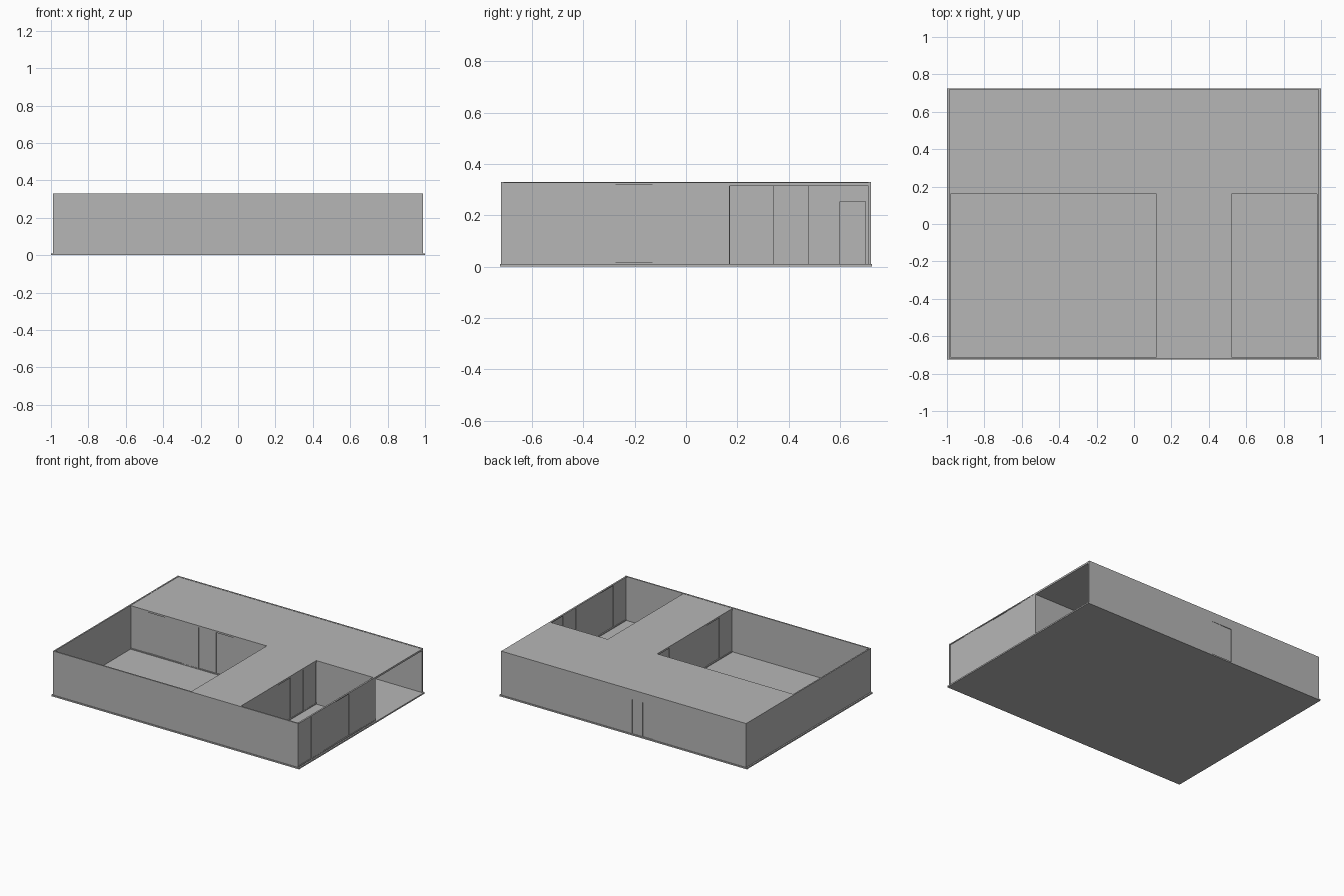
import bpy

# Remove the default cube only
cube = bpy.data.objects.get("Cube")
if cube:
    bpy.data.objects.remove(cube, do_unlink=True)

# Single grey finish
grey = bpy.data.materials.new("light_grey")
grey.use_nodes = True
COLOUR = (0.47, 0.47, 0.47, 1)
grey.diffuse_color = COLOUR
bsdf = next(n for n in grey.node_tree.nodes if n.type == 'BSDF_PRINCIPLED')
bsdf.inputs["Base Color"].default_value = COLOUR

FACES = [(0, 2, 3, 1), (4, 5, 7, 6), (0, 1, 5, 4),
         (2, 6, 7, 3), (0, 4, 6, 2), (1, 3, 7, 5)]


def build(name, boxes):
    """One object from boxes given as (x0, x1, y0, y1, z0, z1)."""
    verts, faces = [], []
    for x0, x1, y0, y1, z0, z1 in boxes:
        n = len(verts)
        verts += [(x, y, z) for z in (z0, z1) for y in (y0, y1) for x in (x0, x1)]
        faces += [tuple(n + i for i in f) for f in FACES]
    mesh = bpy.data.meshes.new(name)
    mesh.from_pydata(verts, [], faces)
    mesh.materials.append(grey)
    ob = bpy.data.objects.new(name, mesh)
    bpy.context.collection.objects.link(ob)
    return ob


FLOOR, CEIL, TOP = 0.01, 0.315, 0.33
FRONT, INNER = -0.71, 0.16      # courtyard limits along y
LEFT, RIGHT = 0.12, 0.52        # the covered wing along x
DOOR = (-0.235, -0.07)

# Floor slab
build("floor_slab", [(-1, 1, -0.725, 0.725, 0, FLOOR)])

# Outer walls
build("front_wall", [(-0.99, 0.99, -0.72, FRONT, FLOOR, TOP)])
build("side_wall", [(-0.99, -0.98, FRONT, 0.71, FLOOR, TOP)])
build("back_wall", [
    (-0.99, DOOR[0], 0.71, 0.72, FLOOR, TOP),
    (DOOR[1], 0.99, 0.71, 0.72, FLOOR, TOP),
    (DOOR[0], DOOR[1], 0.71, 0.72, 0.26, TOP)])

# T-shaped flat roof
build("main_roof", [(-0.98, 0.99, INNER, 0.71, CEIL, 0.328)])
build("wing_roof", [(LEFT, RIGHT, FRONT, INNER, CEIL, 0.328)])

# Back door: two leaves with a handle on the inside
mid = sum(DOOR) / 2
build("back_door", [
    (DOOR[0], mid, 0.711, 0.715, FLOOR, 0.26),
    (mid, DOOR[1], 0.713, 0.718, FLOOR, 0.26)])
build("door_handle", [(mid - 0.015, mid - 0.008, 0.70, 0.711, 0.11, 0.18)])


# Sliding panel screens: staggered panels between a floor and a ceiling track
def screen(name, along_x, at, start, end, count):
    step = (end - start) / count
    tracks = (1, 2, 1, 0, 1, 2, 1, 1)

    def box(a0, a1, d0, d1, z0, z1):
        if along_x:
            return (a0, a1, at + d0, at + d1, z0, z1)
        return (at + d0, at + d1, a0, a1, z0, z1)

    panels = []
    for i in range(count):
        d = (tracks[i] - 1) * 0.003
        panels.append(box(start + i * step, start + (i + 1) * step,
                          d - 0.0015, d + 0.0015, 0.017, 0.322))
    build(name + "_panels", panels)
    build(name + "_tracks", [box(start, end, -0.006, 0.006, z, z + 0.007)
                             for z in (FLOOR, 0.321)])


screen("large_court_back", True, INNER + 0.006, -0.98, LEFT, 8)
screen("large_court_wing", False, LEFT + 0.006, FRONT, INNER, 6)
screen("small_court_wing", False, RIGHT - 0.006, FRONT, INNER, 6)
screen("small_court_outer", False, 0.984, FRONT, INNER, 6)

# Plain wall between the small courtyard and the open porch
build("porch_wall", [(RIGHT, 0.99, INNER, INNER + 0.01, FLOOR, CEIL)])

# Inner partitions, one with a doorway
build("doorway_partition", [
    (0.11, 0.12, 0.475, 0.60, FLOOR, CEIL),
    (0.11, 0.12, 0.60, 0.70, 0.255, CEIL),
    (0.11, 0.12, 0.70, 0.71, FLOOR, CEIL)])
build("inner_partition", [(-0.40, -0.39, 0.34, 0.71, FLOOR, CEIL)])
